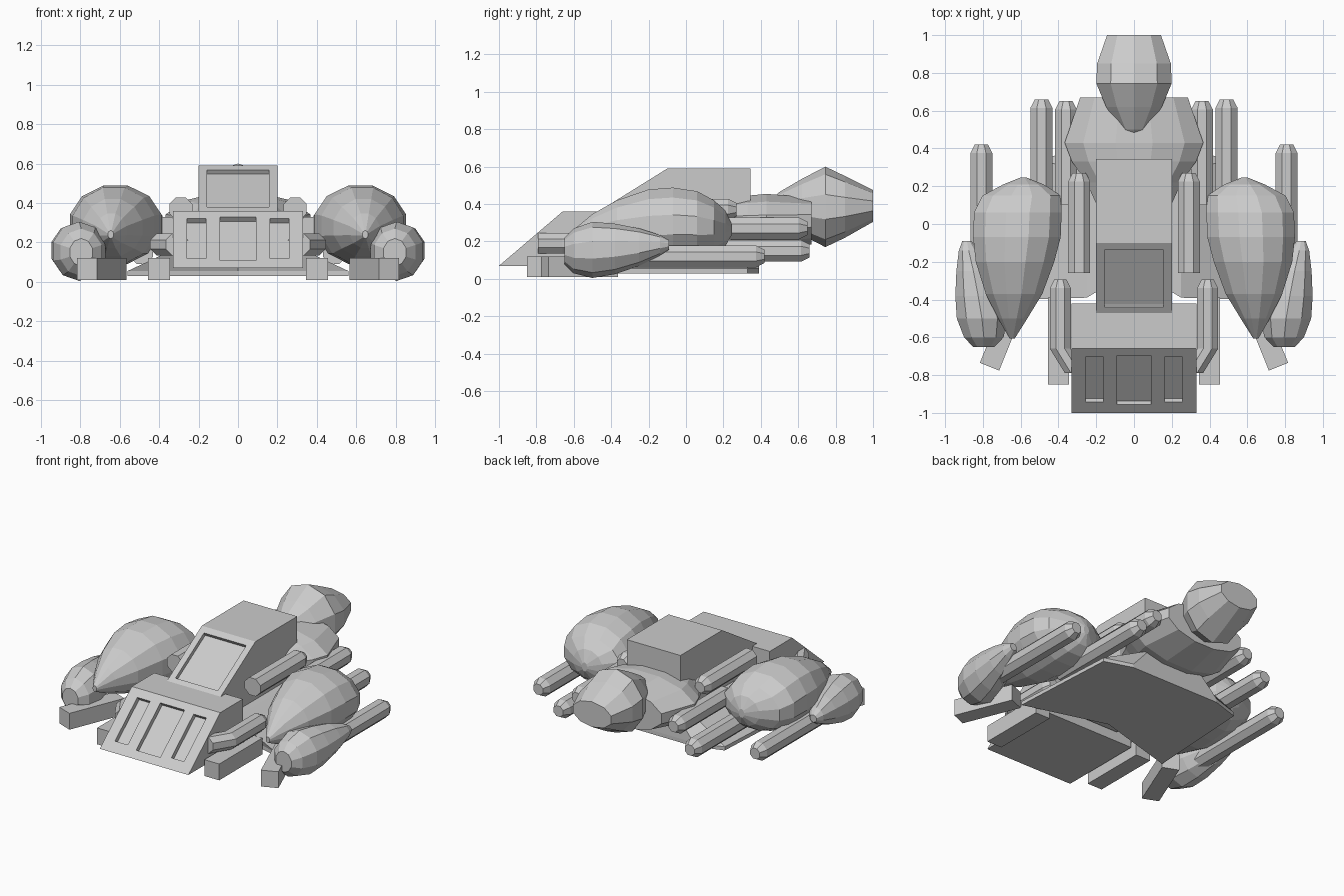
import bpy, bmesh, math
from mathutils import Vector, Matrix

if "Cube" in bpy.data.objects:
    bpy.data.objects.remove(bpy.data.objects["Cube"])


def finish(name, bm):
    bmesh.ops.recalc_face_normals(bm, faces=bm.faces)
    me = bpy.data.meshes.new(name)
    bm.to_mesh(me)
    bm.free()
    ob = bpy.data.objects.new(name, me)
    bpy.context.collection.objects.link(ob)
    return ob


def skin(name, rings):
    """Join equal-length point loops and cap both ends."""
    bm = bmesh.new()
    loops = [[bm.verts.new(p) for p in r] for r in rings]
    n = len(loops[0])
    for a, b in zip(loops, loops[1:]):
        for i in range(n):
            j = (i + 1) % n
            bm.faces.new((a[i], a[j], b[j], b[i]))
    bm.faces.new(loops[0])
    bm.faces.new(loops[-1])
    return finish(name, bm)


def bulb(name, rings, n, side=1, phase=0.5):
    """Faceted body along y from (x, y, z, x radius, z radius) rings."""
    ang = [2 * math.pi * (i + phase) / n for i in range(n)]
    return skin(name, [[(side * (x + rx * math.cos(a)), y, z + rz * math.sin(a))
                        for a in ang] for x, y, z, rx, rz in rings])


def slab(name, profile, half):
    """Side profile (y, z) extruded across x."""
    return skin(name, [[(x, y, z) for y, z in profile] for x in (-half, half)])


def box(name, centre, size, rot=None):
    bm = bmesh.new()
    m = Matrix.Translation(centre) @ (rot or Matrix.Identity(4)) @ Matrix.Diagonal((*size, 1))
    bmesh.ops.create_cube(bm, size=1, matrix=m)
    return finish(name, bm)


def recess(ob, a, b, x, width, t0, t1, depth):
    """Cut a shallow panel into the slope running from a to b (y, z)."""
    d = Vector((0, b[0] - a[0], b[1] - a[1]))
    mid = Vector((x, *a)) + d * (t0 + t1) / 2
    rot = Matrix.Rotation(math.atan2(d.z, d.y), 4, 'X')
    cut = box("panel_cutter", mid, (width, d.length * (t1 - t0), depth * 2), rot)
    cut.hide_render = True
    mod = ob.modifiers.new("panel", 'BOOLEAN')
    mod.operation, mod.solver, mod.object = 'DIFFERENCE', 'EXACT', cut
    bpy.context.view_layer.objects.active = ob
    bpy.ops.object.modifier_apply(modifier=mod.name)
    bpy.data.objects.remove(cut)


# Sloped nose block with three panels
nose = slab("nose_block", [(-1, .07), (-.66, .36), (-.42, .36), (-.42, .07)], .33)
for x, w, t0, t1 in ((0, .18, .13, .89), (.21, .095, .17, .87), (-.21, .095, .17, .87)):
    recess(nose, (-1, .07), (-.66, .36), x, w, t0, t1, .03)

# Cabin with windscreen
cabin = slab("cabin", [(-.47, .36), (-.1, .59), (.345, .59), (.345, .12), (-.4, .12)], .2)
recess(cabin, (-.47, .36), (-.1, .59), 0, .315, .08, .9, .025)

# Flat underbody that rises towards the middle
outline = [(.56, -.4), (.52, .33), (.33, .39), (-.33, .39), (-.52, .33), (-.56, -.4), (0, -.24)]
upper = [(.25, -.39), (.25, .3), (.2, .38), (-.2, .38), (-.25, .3), (-.25, -.39), (0, -.24)]
skin("underbody", [[(x, y, .03) for x, y in outline],
                   [(x, y, .055) for x, y in outline],
                   [(x, y, .2) for x, y in upper]])

# Rear body and tail bulb
bulb("rear_body", [(0, .05, .3, .18, .1), (0, .22, .3, .26, .13), (0, .33, .3, .34, .15),
                   (0, .43, .3, .38, .16), (0, .67, .31, .295, .13)], 12)
bulb("tail_bulb", [(0, .44, .39, .015, .02), (0, .5, .39, .075, .075), (0, .62, .385, .155, .15),
                   (0, .745, .385, .21, .215), (0, .85, .385, .205, .165),
                   (0, 1, .39, .15, .085)], 10)

for s, tag in ((1, "right"), (-1, "left")):
    # Large and small egg-shaped side pods
    bulb("large_pod_" + tag,
         [(.645, -.605, .24, .015, .02), (.642, -.5, .26, .08, .09), (.635, -.37, .275, .155, .15),
          (.63, -.2, .285, .215, .2), (.62, -.07, .29, .24, .205), (.615, .06, .285, .24, .19),
          (.595, .15, .275, .215, .15), (.585, .21, .27, .11, .1), (.585, .245, .265, .02, .03)],
         12, s)
    bulb("small_pod_" + tag,
         [(.795, -.65, .15, .06, .07), (.795, -.6, .15, .11, .12), (.805, -.5, .155, .14, .15),
          (.825, -.38, .16, .127, .135), (.85, -.25, .17, .095, .1),
          (.875, -.14, .18, .055, .055), (.885, -.09, .182, .025, .025)], 10, s)

    # Straight rods with tapered tips
    for name, x, z, y0, y1 in (("outer_rod", .808, .12, -.35, .42), ("lower_rod", .49, .15, -.1, .66),
                               ("middle_rod", .36, .27, .1, .65), ("upper_rod", .29, .37, -.26, .27)):
        bulb(f"{name}_{tag}", [(x, y0, z, .063, .063), (x, y1 - .045, z, .063, .063),
                               (x, y1, z, .038, .038)], 8, s)

    # Front rod bending into the nose
    bulb("front_rod_" + tag, [(.31, -.79, .19, .06, .06), (.39, -.66, .19, .06, .06),
                              (.39, -.34, .19, .06, .06), (.39, -.295, .19, .036, .036)], 8, s)

    # Skids
    box("inner_skid_" + tag, (s * .4, -.62, .065), (.11, .46, .11))
    box("outer_skid_" + tag, (s * .69, -.57, .065), (.11, .4, .11),
        Matrix.Rotation(s * math.radians(22), 4, 'Z'))
